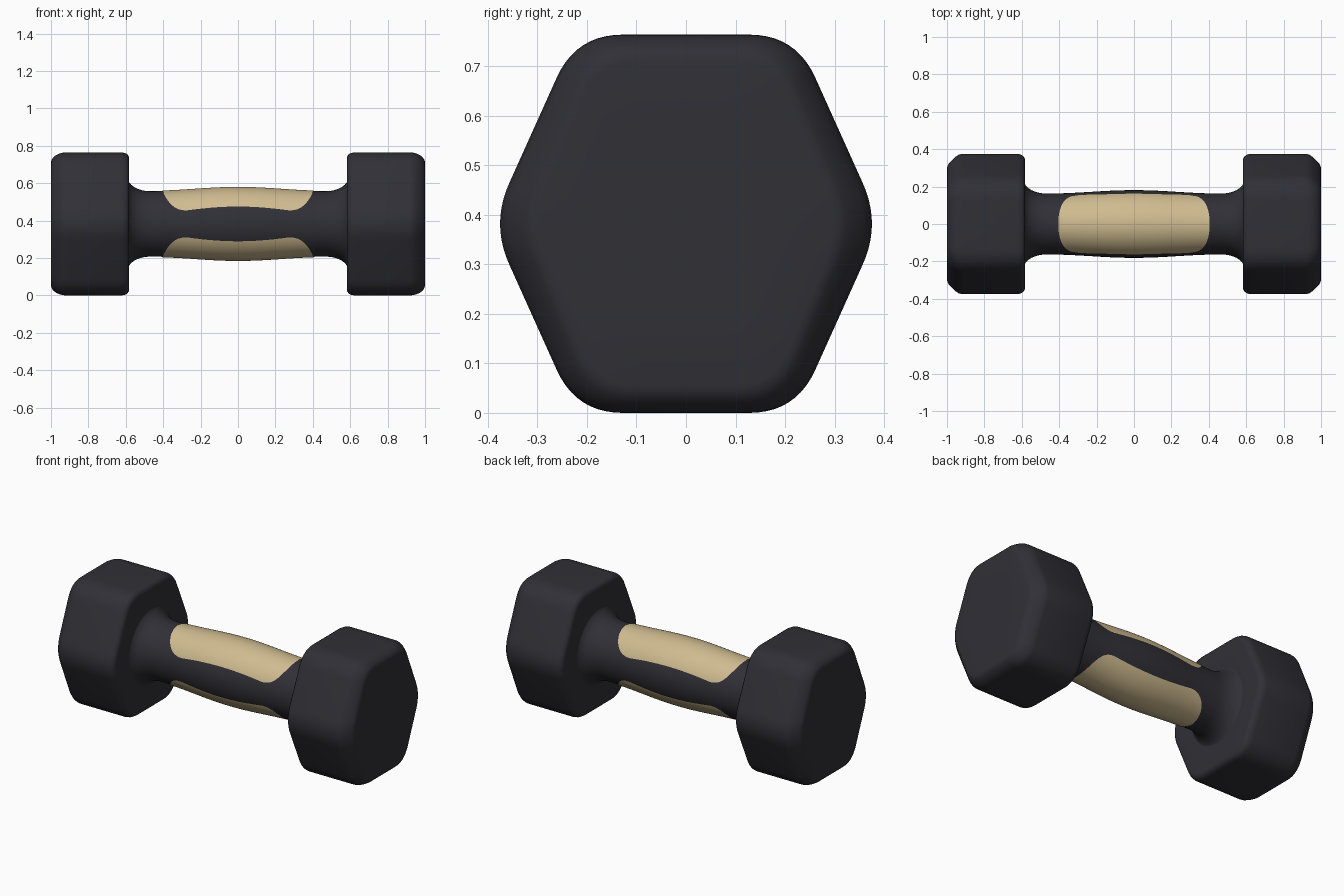
import bpy, bmesh, math
from mathutils import Vector

if "Cube" in bpy.data.objects:
    bpy.data.objects.remove(bpy.data.objects["Cube"])

CZ = 0.382  # height of the bar axis


def material(name, rgb):
    m = bpy.data.materials.new(name)
    m.diffuse_color = (*rgb, 1)
    m.use_nodes = True
    m.node_tree.nodes["Principled BSDF"].inputs["Base Color"].default_value = m.diffuse_color
    return m


dark = material("charcoal_rubber", (0.029, 0.029, 0.037))
tan = material("tan_grip", (0.63, 0.50, 0.28))


def loft(name, rings, mat, closed=True, caps=True):
    """Skin a list of equal-length point rings."""
    bm = bmesh.new()
    vs = [[bm.verts.new(p) for p in r] for r in rings]
    n = len(rings[0])
    for a, b in zip(vs, vs[1:]):
        for i in range(n if closed else n - 1):
            j = (i + 1) % n
            bm.faces.new((a[i], a[j], b[j], b[i]))
    if caps:
        bm.faces.new(vs[0])
        bm.faces.new(vs[-1])
    bmesh.ops.remove_doubles(bm, verts=bm.verts, dist=1e-5)
    bmesh.ops.recalc_face_normals(bm, faces=bm.faces)
    me = bpy.data.meshes.new(name)
    bm.to_mesh(me)
    bm.free()
    me.materials.append(mat)
    ob = bpy.data.objects.new(name, me)
    bpy.context.collection.objects.link(ob)
    bpy.ops.object.select_all(action='DESELECT')
    ob.select_set(True)
    bpy.context.view_layer.objects.active = ob
    bpy.ops.object.shade_smooth_by_angle(angle=math.radians(40))
    return ob


# rounded hexagon outline (y, z about the axis)
corners = [Vector(c) for c in ((0.394, 0), (0.222, CZ), (-0.222, CZ),
                               (-0.394, 0), (-0.222, -CZ), (0.222, -CZ))]
hexagon = []
for i, c in enumerate(corners):
    t = 0.09 if abs(c.y) < 0.01 else 0.095
    a = c + (corners[i - 1] - c).normalized() * t
    b = c + (corners[(i + 1) % 6] - c).normalized() * t
    for k in range(11):
        u = k / 10
        hexagon.append(a * (1 - u) ** 2 + c * 2 * u * (1 - u) + b * u * u)

# head sections: x, y scale, z scale
sections = [(0.584, 0.60, 0.60), (0.582, 0.90, 0.91), (0.584, 0.935, 0.945),
            (0.592, 0.965, 0.975), (0.604, 0.987, 0.992), (0.622, 1, 1),
            (0.915, 1, 1), (0.935, 0.99, 0.998), (0.955, 0.955, 0.985),
            (0.975, 0.905, 0.96), (0.990, 0.86, 0.925), (0.997, 0.83, 0.895),
            (1.0, 0.79, 0.86), (1.0, 0.5, 0.55)]
for side, label in ((-1, "left"), (1, "right")):
    loft(label + "_hex_head",
         [[(side * x, p.x * sy, CZ + p.y * sz) for p in hexagon]
          for x, sy, sz in sections], dark)


# handle: slightly barrelled ellipse flaring into the heads
def radii(x):
    x = abs(x)
    belly = 0.5 + 0.5 * math.cos(math.pi * min(x / 0.46, 1))
    t = max(0, (x - 0.47) / 0.12)
    flare = 0.075 * (1 - math.sqrt(max(0, 1 - min(t, 1) ** 2)))
    return 0.163 + 0.018 * belly + flare, 0.175 + 0.020 * belly + flare


def surface(x, ang, lift=0):
    ry, rz = radii(x)
    return (x, (ry + lift) * math.sin(ang), CZ + (rz + lift) * math.cos(ang))


xs = [0.59 * math.sin(math.pi / 2 * i / 36) for i in range(-36, 37)]
loft("handle", [[surface(x, math.tau * k / 72) for k in range(72)] for x in xs], dark)


# grip pads: thin patches following the handle, top and bottom
def half_angle(x):
    x = abs(x)
    t = min(max(0, (x - 0.27) / 0.135), 1)
    waist = 62 + 5 * min(x / 0.27, 1) ** 2
    return math.radians(waist * math.sqrt(1 - t ** 2.5))


for label, mid in (("top", 0), ("bottom", math.pi)):
    rings = []
    for i in range(-40, 41):
        x = 0.405 * math.sin(math.pi / 2 * i / 40)
        h = half_angle(x)
        rings.append([surface(x, mid + h * k / 24, 0.003) for k in range(-24, 25)])
    pad = loft(label + "_grip_pad", rings, tan, closed=False, caps=False)
    # make sure the open patch faces outward
    if pad.data.polygons[len(pad.data.polygons) // 2].normal.z * math.cos(mid) < 0:
        pad.data.flip_normals()
